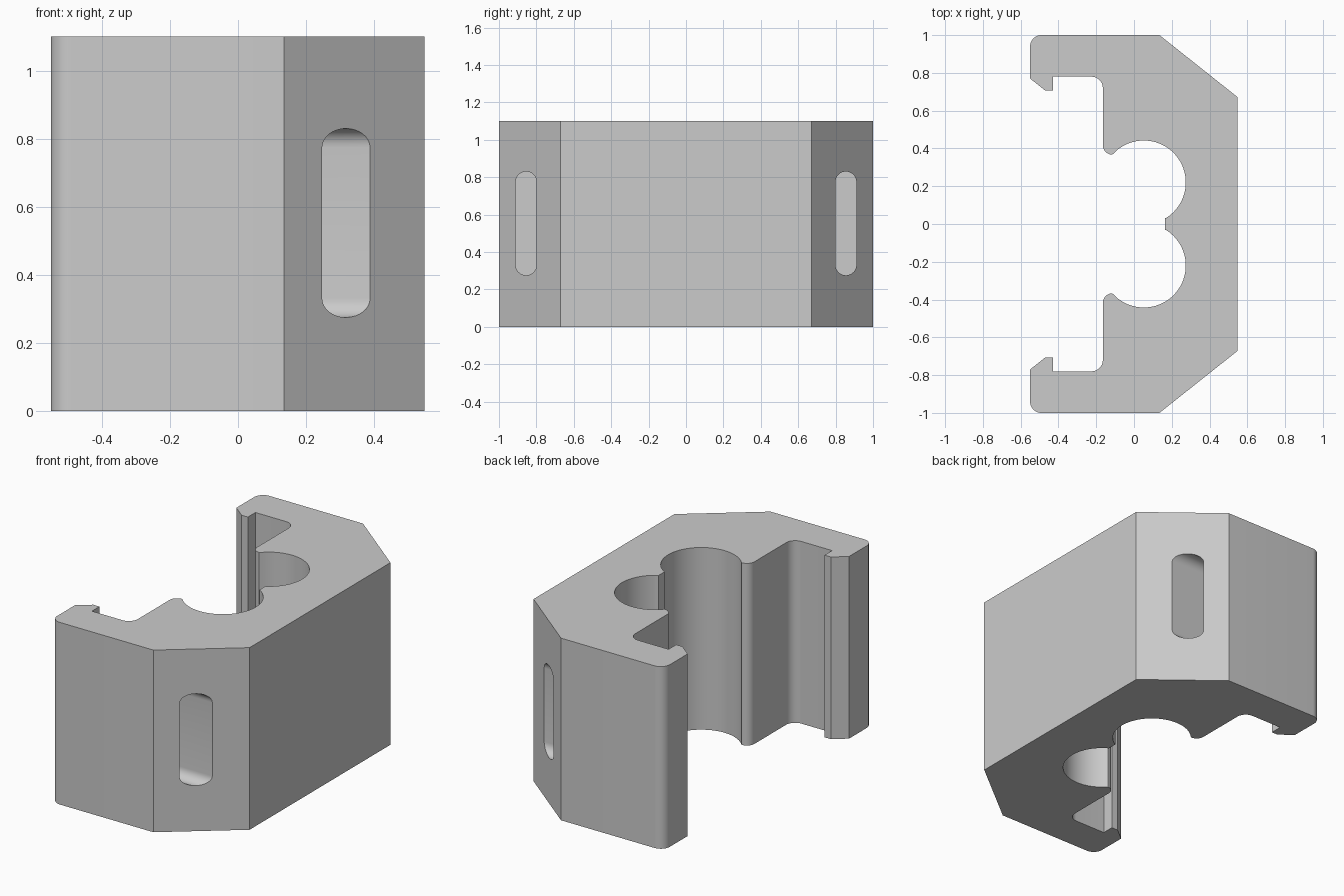
import bpy, bmesh
from math import radians, cos, sin

if "Cube" in bpy.data.objects:
    bpy.data.objects.remove(bpy.data.objects["Cube"])

HEIGHT = 1.1

gray = bpy.data.materials.new("light_gray")
gray.use_nodes = True
color = (0.6, 0.6, 0.6, 1)
gray.diffuse_color = color
gray.node_tree.nodes["Principled BSDF"].inputs["Base Color"].default_value = color


def arc(cx, cy, r, start, end, steps):
    """Points on a circular arc, angles in degrees."""
    angles = [radians(start + (end - start) * i / steps) for i in range(steps + 1)]
    return [(cx + r * cos(a), cy + r * sin(a)) for a in angles]


def prism(name, points, offset):
    """Solid made by sweeping a closed outline of 3D points along an offset."""
    bm = bmesh.new()
    face = bm.faces.new([bm.verts.new(p) for p in points])
    swept = bmesh.ops.extrude_face_region(bm, geom=[face])["geom"]
    moved = [v for v in swept if isinstance(v, bmesh.types.BMVert)]
    bmesh.ops.translate(bm, verts=moved, vec=offset)
    bmesh.ops.recalc_face_normals(bm, faces=bm.faces)
    mesh = bpy.data.meshes.new(name)
    bm.to_mesh(mesh)
    bm.free()
    mesh.materials.append(gray)
    obj = bpy.data.objects.new(name, mesh)
    bpy.context.collection.objects.link(obj)
    return obj


# Half outline: centre rib, bore, rounded lip, pocket, hook, arm and chamfer
half = [(0.163, 0.03)]
half += arc(0.052, 0.22, 0.222, -58, 137, 40)
half += arc(-0.115, 0.417, 0.05, 270, 180, 8)
half += arc(-0.225, 0.72, 0.06, 0, 90, 10)
half += [(-0.43, 0.78), (-0.43, 0.708), (-0.472, 0.708), (-0.55, 0.77)]
half += arc(-0.49, 0.94, 0.06, 180, 90, 10)
half += [(0.135, 1), (0.548, 0.672)]
outline = half + [(x, -y) for x, y in reversed(half)]
body = prism("clamp_body", [(x, y, 0) for x, y in outline], (0, 0, HEIGHT))

# Blind slots cut sideways into both chamfers
for side in (-1, 1):
    r = 0.056
    slot = arc(side * 0.855, 0.83 - r, r, 0, 180, 16) + arc(side * 0.855, 0.275 + r, r, 180, 360, 16)
    cutter = prism("slot_cutter", [(0.08, y, z) for y, z in slot], (0.6, 0, 0))
    cutter.hide_render = True
    cut = body.modifiers.new("slot", "BOOLEAN")
    cut.operation = "DIFFERENCE"
    cut.solver = "EXACT"
    cut.object = cutter
    bpy.context.view_layer.objects.active = body
    bpy.ops.object.modifier_apply(modifier=cut.name)
    bpy.data.objects.remove(cutter)

# Smooth the rounded walls, keep the edges sharp
bpy.ops.object.select_all(action="DESELECT")
body.select_set(True)
bpy.context.view_layer.objects.active = body
bpy.ops.object.shade_smooth_by_angle(angle=radians(30))
